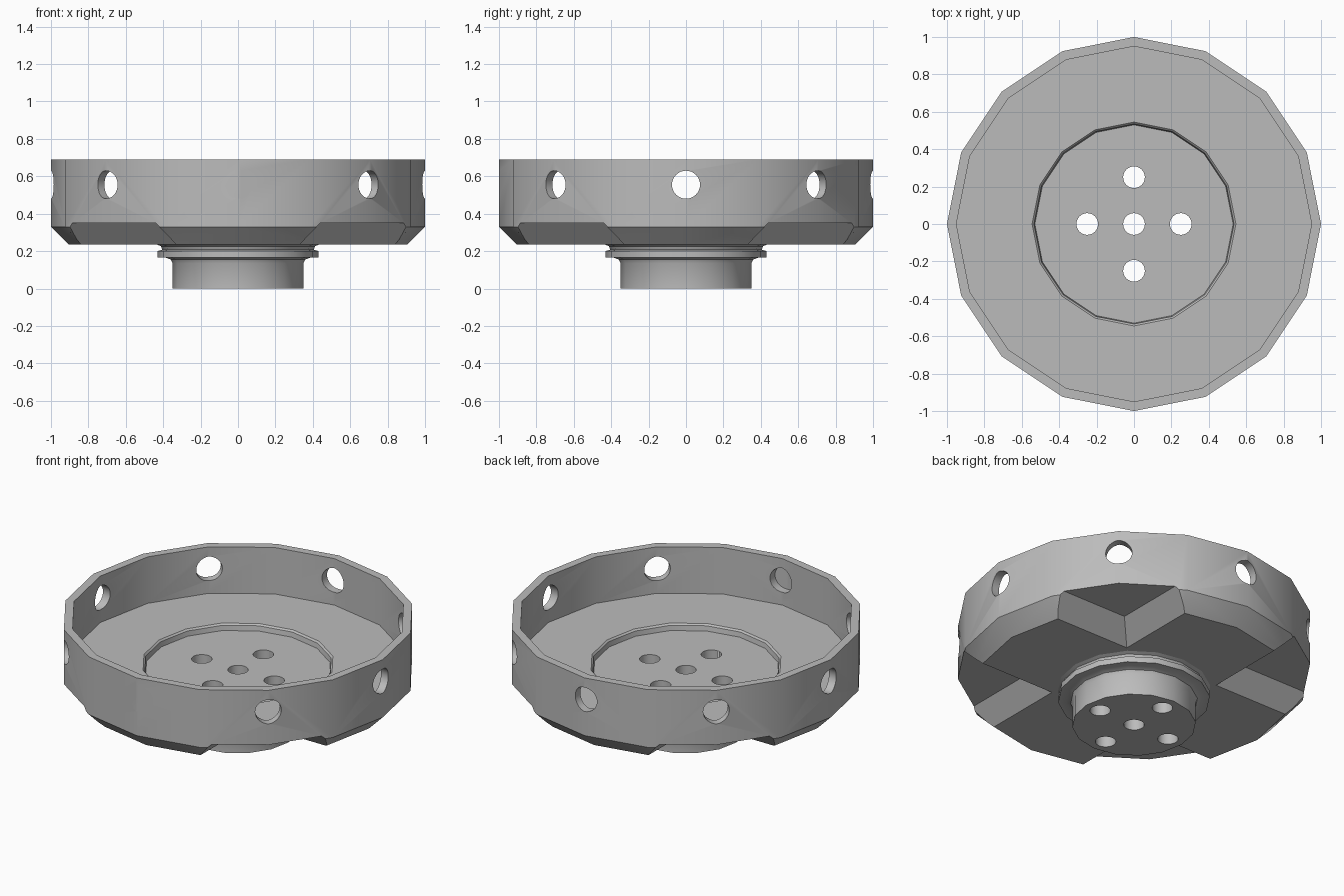
import bpy, bmesh
from math import cos, sin, pi, radians

cube = bpy.data.objects.get("Cube")
if cube:
    bpy.data.objects.remove(cube)

grey = bpy.data.materials.new("plain grey")
grey.use_nodes = True
colour = (0.5, 0.5, 0.5, 1)
grey.diffuse_color = colour
grey.node_tree.nodes["Principled BSDF"].inputs["Base Color"].default_value = colour


def add_object(name, bm):
    bmesh.ops.recalc_face_normals(bm, faces=bm.faces)
    mesh = bpy.data.meshes.new(name)
    bm.to_mesh(mesh)
    bm.free()
    mesh.materials.append(grey)
    obj = bpy.data.objects.new(name, mesh)
    bpy.context.collection.objects.link(obj)
    return obj


def turned(name, profile, sides=16):
    """Solid of revolution; the profile starts and ends on the axis."""
    bm = bmesh.new()
    rings = [[bm.verts.new((r * cos(2 * pi * i / sides), r * sin(2 * pi * i / sides), z))
              for i in range(sides)] for r, z in profile]
    for a, b in zip(rings, rings[1:]):
        for i in range(sides):
            j = (i + 1) % sides
            bm.faces.new((a[i], a[j], b[j], b[i]))
    bm.faces.new(rings[0])
    bm.faces.new(rings[-1])
    return add_object(name, bm)


def cylinder_cutter(name, radius, depth, location, rotation=(0, 0, 0)):
    bm = bmesh.new()
    bmesh.ops.create_cone(bm, cap_ends=True, segments=32, radius1=radius,
                          radius2=radius, depth=depth)
    obj = add_object(name, bm)
    obj.location, obj.rotation_euler = location, rotation
    obj.hide_render = True
    return obj


def notch_cutter(sx, sy):
    """Corner block with sloping inner walls."""
    bm = bmesh.new()
    loops = []
    for z, inner in ((0.225, 0.32), (0.35, 0.44)):
        loops.append([bm.verts.new((sx * x, sy * y, z)) for x, y in
                      ((inner, inner), (1.2, inner), (1.2, 1.2), (inner, 1.2))])
    low, high = loops
    bm.faces.new(low)
    bm.faces.new(high)
    for i in range(4):
        j = (i + 1) % 4
        bm.faces.new((low[i], low[j], high[j], high[i]))
    obj = add_object("notch_cutter", bm)
    obj.hide_render = True
    return obj


def cut(obj, cutters):
    for cutter in cutters:
        mod = obj.modifiers.new("cut", "BOOLEAN")
        mod.operation, mod.solver, mod.object = "DIFFERENCE", "EXACT", cutter
    bpy.context.view_layer.update()
    result = obj.evaluated_get(bpy.context.evaluated_depsgraph_get())
    mesh = bpy.data.meshes.new_from_object(result)
    obj.modifiers.clear()
    obj.data = mesh


# Cup: chamfered base, thin wall and a shallow round recess in the floor
cup = turned("cup", [(0.2, 0.235), (0.905, 0.235), (1, 0.33), (1, 0.69), (0.95, 0.69),
                     (0.95, 0.4), (0.545, 0.4), (0.535, 0.39), (0.53, 0.36), (0.2, 0.36)])

# Hub: flanged boss with soft fillets
hub = turned("hub", [(0.35, 0), (0.35, 0.135), (0.36, 0.155), (0.385, 0.165), (0.43, 0.165),
                     (0.43, 0.2), (0.405, 0.208), (0.412, 0.226), (0.44, 0.238), (0.4, 0.25)])

# Five bolt holes through floor and hub
bolts = [cylinder_cutter("bolt_cutter", 0.058, 2, (x, y, 0)) for x, y in
         ((0, 0), (0.25, 0), (-0.25, 0), (0, 0.25), (0, -0.25))]

# Eight round holes in the wall
vents = []
for i in range(8):
    a = i * pi / 4
    vents.append(cylinder_cutter("vent_cutter", 0.075, 0.4,
                                 (cos(a), sin(a), 0.555), (0, pi / 2, a)))

# Four corner notches leave a cross under the base
notches = [notch_cutter(sx, sy) for sx in (-1, 1) for sy in (-1, 1)]

cut(cup, bolts + vents + notches)
cut(hub, bolts)
for cutter in bolts + vents + notches:
    bpy.data.objects.remove(cutter)

for obj in (cup, hub):
    bpy.ops.object.select_all(action="DESELECT")
    obj.select_set(True)
    bpy.context.view_layer.objects.active = obj
    bpy.ops.object.shade_smooth_by_angle(angle=radians(30))
